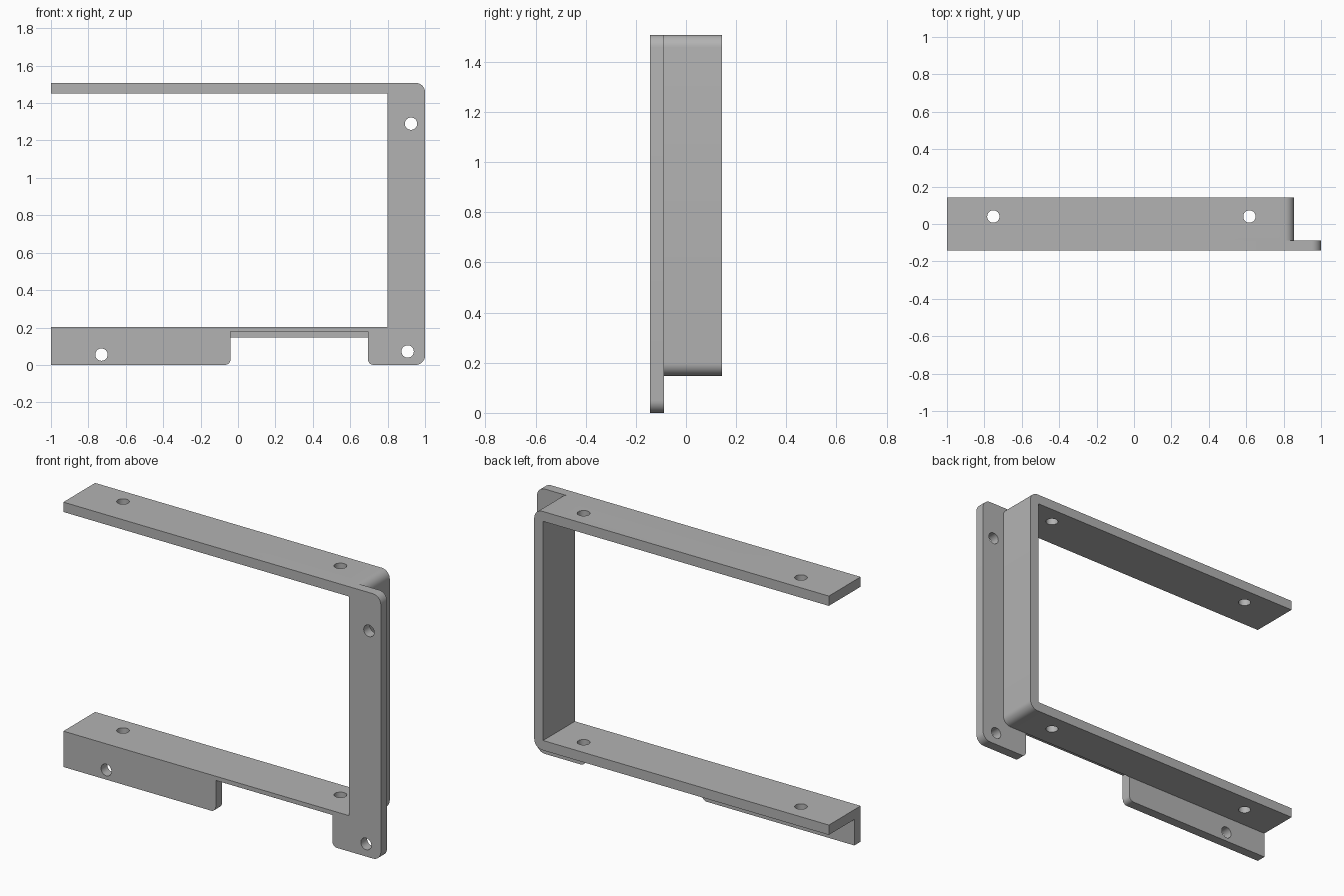
import bpy, bmesh, math
from mathutils import Vector

cube = bpy.data.objects.get("Cube")
if cube:
    bpy.data.objects.remove(cube, do_unlink=True)

LEFT, RIGHT, TOP = -1.0, 1.0, 1.508
FRONT, STEP, BACK = -0.143, -0.087, 0.143
WALL = 0.056            # sheet thickness
INNER = 0.8             # inner face of the upright
SHELF = 0.204           # top of the lower arm
HOLE = 0.033

grey = bpy.data.materials.new("plain grey")
grey.use_nodes = True
COLOUR = (0.45, 0.45, 0.45, 1)
grey.diffuse_color = COLOUR
grey.node_tree.nodes["Principled BSDF"].inputs["Base Color"].default_value = COLOUR


def rounded(points, steps=8):
    """Turn (x, z, radius) corners into an outline with filleted corners."""
    out = []
    for i, (x, z, r) in enumerate(points):
        p = Vector((x, z))
        if r == 0:
            out.append(p)
            continue
        a = (Vector(points[i - 1][:2]) - p).normalized() * r
        b = (Vector(points[(i + 1) % len(points)][:2]) - p).normalized() * r
        for k in range(steps + 1):
            t = math.pi / 2 * k / steps
            out.append(p + a * (1 - math.sin(t)) + b * (1 - math.cos(t)))
    return out


def extrude_profile(name, points, y0, y1):
    bm = bmesh.new()
    face = bm.faces.new([bm.verts.new((p.x, y0, p.y)) for p in rounded(points)])
    result = bmesh.ops.extrude_face_region(bm, geom=[face])
    verts = [v for v in result["geom"] if isinstance(v, bmesh.types.BMVert)]
    bmesh.ops.translate(bm, verts=verts, vec=(0, y1 - y0, 0))
    bmesh.ops.recalc_face_normals(bm, faces=bm.faces)
    mesh = bpy.data.meshes.new(name)
    bm.to_mesh(mesh)
    bm.free()
    mesh.materials.append(grey)
    obj = bpy.data.objects.new(name, mesh)
    bpy.context.collection.objects.link(obj)
    return obj


def combine(target, tool, operation):
    tool.hide_render = True
    bpy.context.view_layer.objects.active = target
    mod = target.modifiers.new(operation.lower(), "BOOLEAN")
    mod.operation, mod.solver, mod.object = operation, "EXACT", tool
    bpy.ops.object.modifier_apply(modifier=mod.name)
    bpy.data.objects.remove(tool, do_unlink=True)


def drill(target, location, depth, rotation=(0, 0, 0)):
    bpy.ops.mesh.primitive_cylinder_add(vertices=32, radius=HOLE, depth=depth,
                                        location=location, rotation=rotation)
    tool = bpy.context.object
    tool.name = "hole_cutter"
    tool.data.materials.append(grey)
    combine(target, tool, "DIFFERENCE")


# Front flange: upper arm edge, wide upright and notched lower strip
bracket = extrude_profile("bracket", [
    (LEFT, 0, 0), (-0.04, 0, 0.03), (-0.04, 0.18, 0), (0.695, 0.18, 0),
    (0.695, 0, 0.03), (RIGHT, 0, 0.05), (RIGHT, TOP, 0.05), (LEFT, TOP, 0),
    (LEFT, TOP - WALL, 0), (INNER, TOP - WALL, 0), (INNER, SHELF, 0),
    (LEFT, SHELF, 0)], FRONT, STEP)

# Deep C-shaped channel behind the flange
outer = INNER + WALL
channel = extrude_profile("channel", [
    (LEFT, SHELF - WALL, 0), (outer, SHELF - WALL, 0.05), (outer, TOP, 0.05),
    (LEFT, TOP, 0), (LEFT, TOP - WALL, 0), (INNER, TOP - WALL, 0),
    (INNER, SHELF, 0), (LEFT, SHELF, 0)], STEP, BACK)
combine(bracket, channel, "UNION")

# Screw holes through both arms
for x in (-0.752, 0.617):
    for z in (TOP - WALL / 2, SHELF - WALL / 2):
        drill(bracket, (x, 0.04, z), 0.1)

# Screw holes through the front flange
for x, z in ((-0.73, 0.055), (0.907, 0.072), (0.925, 1.29)):
    drill(bracket, (x, (FRONT + STEP) / 2, z), 0.1, (math.pi / 2, 0, 0))

bpy.ops.object.select_all(action="DESELECT")
bracket.select_set(True)
bpy.context.view_layer.objects.active = bracket
bpy.ops.object.shade_smooth_by_angle(angle=math.radians(30))
